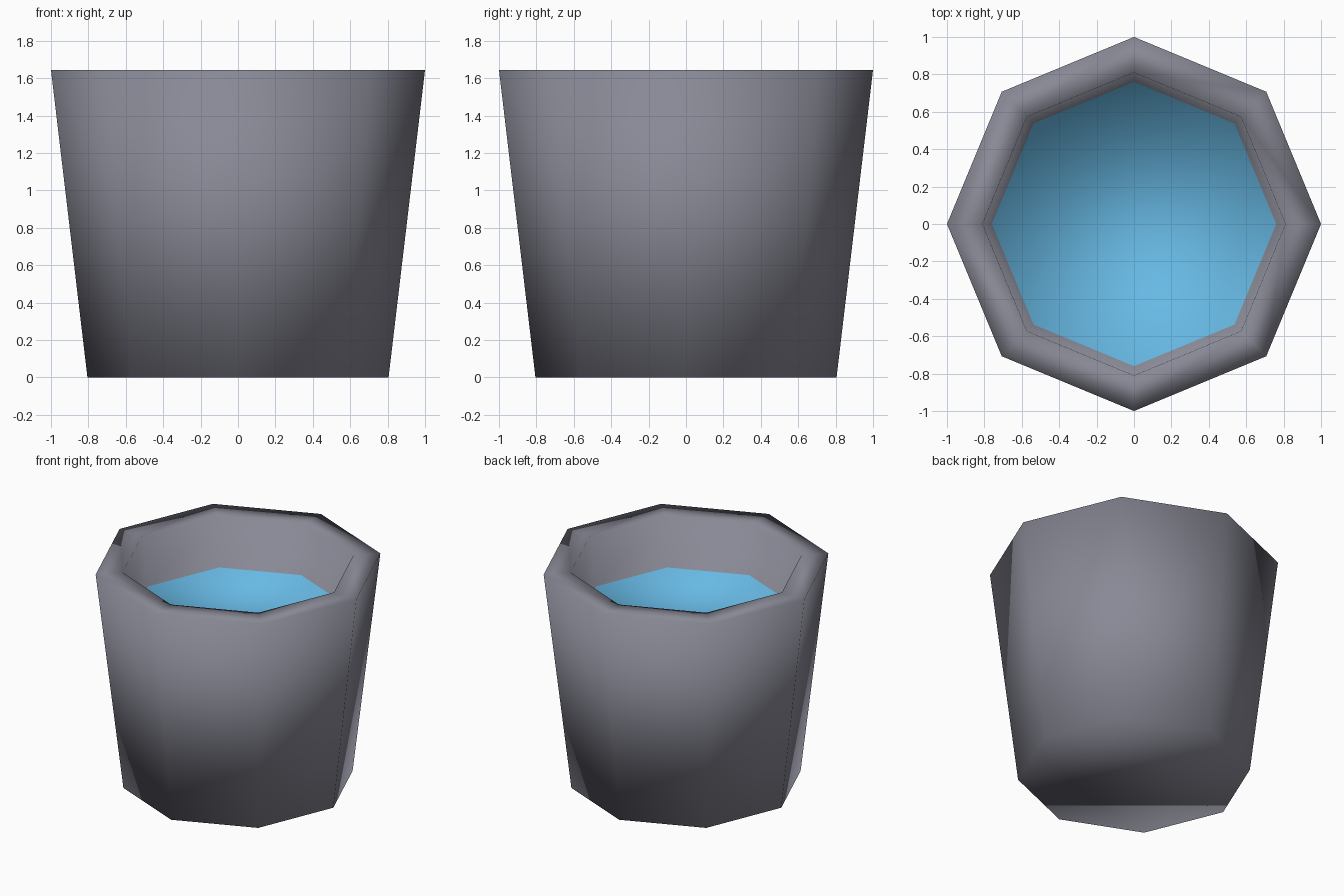
import bpy, bmesh
from math import cos, sin, pi

if "Cube" in bpy.data.objects:
    bpy.data.objects.remove(bpy.data.objects["Cube"])

SIDES = 8


def material(name, rgb):
    m = bpy.data.materials.new(name)
    m.diffuse_color = (*rgb, 1)
    m.use_nodes = True
    m.node_tree.nodes["Principled BSDF"].inputs["Base Color"].default_value = m.diffuse_color
    return m


def ring(bm, radius, z):
    return [bm.verts.new((radius * cos(2 * pi * i / SIDES),
                          radius * sin(2 * pi * i / SIDES), z))
            for i in range(SIDES)]


# Profile (radius, height): base, outer rim, inner rim, water line
profile = [(0.805, 0), (1.0, 1.645), (0.81, 1.645), (0.76, 1.27)]

bm = bmesh.new()
rings = [ring(bm, r, z) for r, z in profile]

# Base, walls and rim
bm.faces.new(rings[0][::-1])
for low, high in zip(rings, rings[1:]):
    for i in range(SIDES):
        j = (i + 1) % SIDES
        bm.faces.new((low[i], low[j], high[j], high[i]))

# Water surface closes the inner wall
water = bm.faces.new(rings[-1])
water.material_index = 1

for f in bm.faces:
    f.smooth = True

mesh = bpy.data.meshes.new("water_bucket")
bm.to_mesh(mesh)
bm.free()
mesh.materials.append(material("grey metal", (0.25, 0.25, 0.305)))
mesh.materials.append(material("water blue", (0.135, 0.48, 0.77)))
bucket = bpy.data.objects.new("water_bucket", mesh)
bpy.context.collection.objects.link(bucket)
